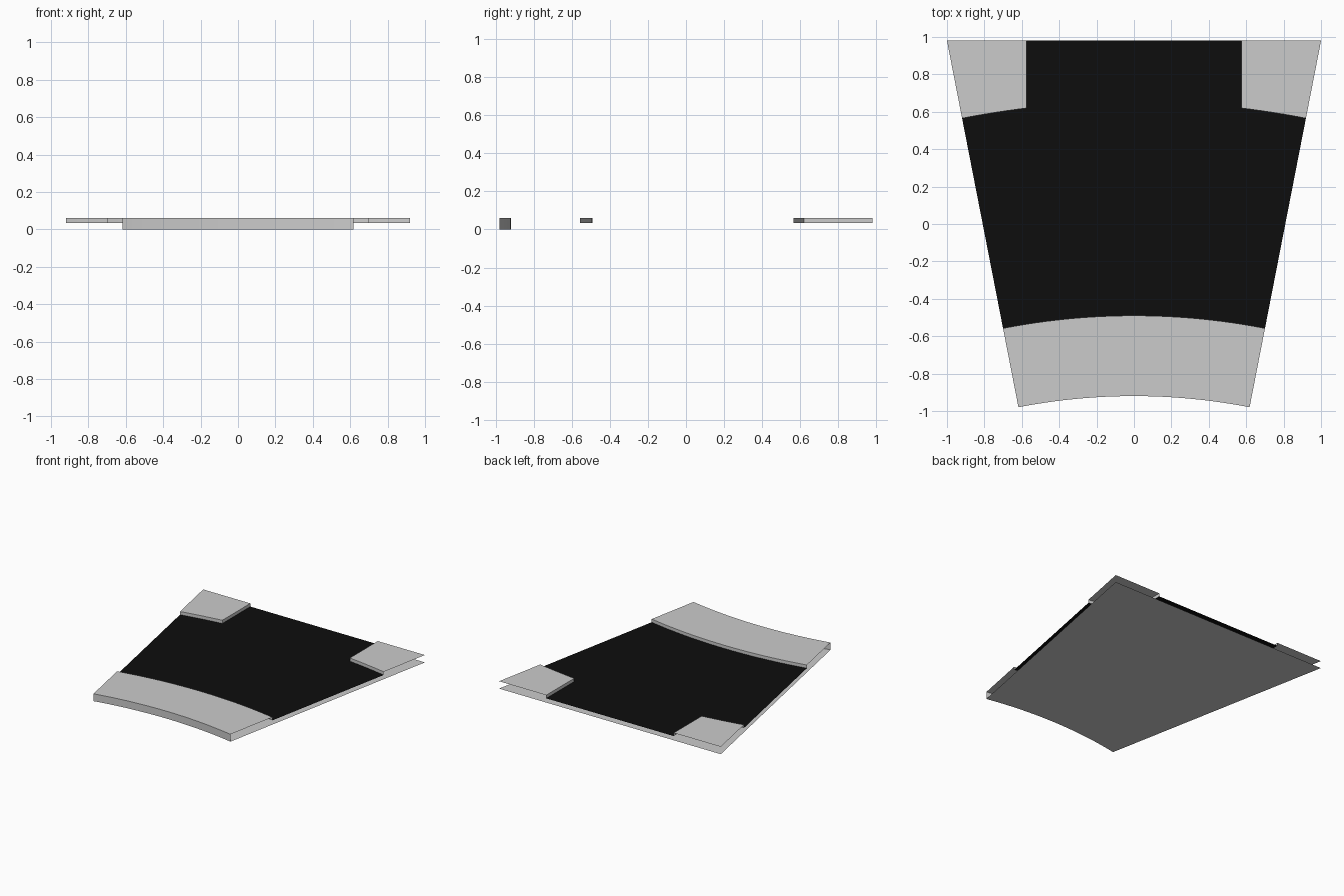
import bpy, bmesh, math

if "Cube" in bpy.data.objects:
    bpy.data.objects.remove(bpy.data.objects["Cube"])

# Wedge floor panel: edges are arcs and radii around one centre point
CY = -4.15
HALF = math.atan2(1.0, 0.98 - CY)
BACK = 0.98
R_FRONT, R_STEP, R_NOTCH = 3.23, 3.66, 4.804
NOTCH_X = 0.575
Z_LOW, Z_MID, Z_TOP = 0.0, 0.034, 0.06


def arc(r, a0, a1, n=24):
    return [(r * math.sin(a0 + (a1 - a0) * i / n),
             CY + r * math.cos(a0 + (a1 - a0) * i / n)) for i in range(n + 1)]


def sheet(name, outline, z, down=False, mat=None):
    bm = bmesh.new()
    face = bm.faces.new([bm.verts.new((x, y, z)) for x, y in outline])
    face.normal_update()
    if (face.normal.z < 0) != down:
        face.normal_flip()
    return finish(name, bm, mat)


def wall(name, path, z0, z1):
    bm = bmesh.new()
    low = [bm.verts.new((x, y, z0)) for x, y in path]
    high = [bm.verts.new((x, y, z1)) for x, y in path]
    for i in range(len(path) - 1):
        bm.faces.new((low[i], low[i + 1], high[i + 1], high[i]))
    return finish(name, bm)


def finish(name, bm, mat=None):
    mesh = bpy.data.meshes.new(name)
    bm.to_mesh(mesh)
    bm.free()
    ob = bpy.data.objects.new(name, mesh)
    bpy.context.collection.objects.link(ob)
    if mat:
        mesh.materials.append(mat)
    return ob


def mirrored(points):
    return [(-x, y) for x, y in reversed(points)]


black = bpy.data.materials.new("black_inlay")
black.diffuse_color = (0.004, 0.004, 0.004, 1)
black.use_nodes = True
black.node_tree.nodes["Principled BSDF"].inputs["Base Color"].default_value = black.diffuse_color

front = arc(R_FRONT, -HALF, HALF)
step = arc(R_STEP, -HALF, HALF)
notch_angle = math.asin(NOTCH_X / R_NOTCH)
notch = arc(R_NOTCH, HALF, notch_angle, 6) + [(NOTCH_X, BACK)]

# Underside
sheet("underside", front + [(1, BACK), (-1, BACK)], Z_LOW, down=True)

# Raised front strip with its two curved walls
sheet("front_strip", front + step[::-1], Z_TOP)
wall("front_wall", front, Z_LOW, Z_TOP)
wall("strip_back_wall", step[::-1], Z_MID, Z_TOP)

# Sunken black inlay
sheet("black_inlay", step + notch + mirrored(notch), Z_MID, mat=black)

# Raised back corners, open on the outside
for side, path, tip in (("right", notch[::-1], 1), ("left", mirrored(notch)[::-1], -1)):
    sheet(side + "_corner_pad", path + [(tip, BACK)], Z_TOP)
    wall(side + "_corner_wall", path if tip > 0 else path[::-1], Z_MID, Z_TOP)
